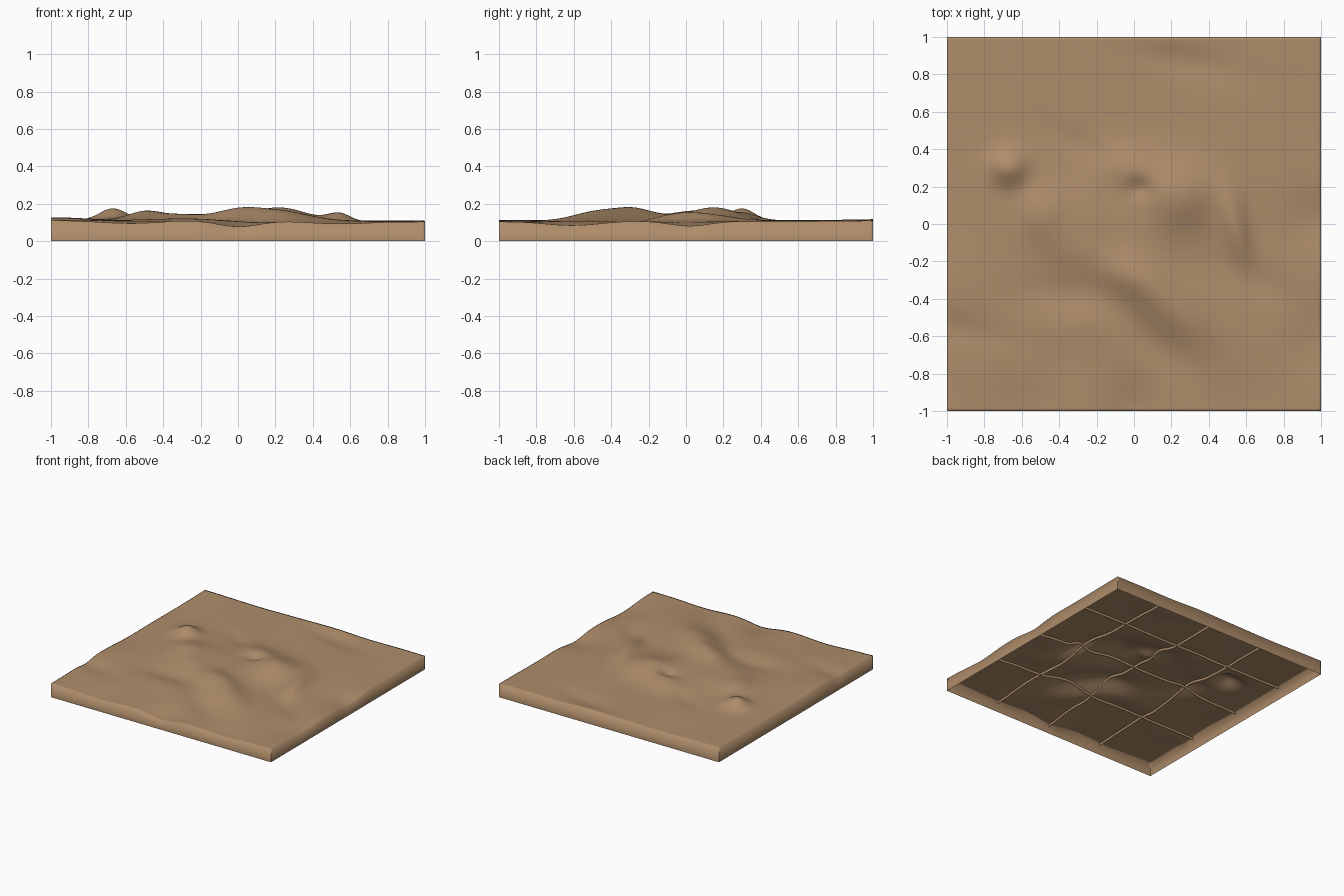
import bpy, bmesh
from math import sin, cos, exp, radians

if "Cube" in bpy.data.objects:
    bpy.data.objects.remove(bpy.data.objects["Cube"])

N = 128  # terrain cells per side

mat = bpy.data.materials.new("earth")
mat.diffuse_color = (0.425, 0.265, 0.145, 1)
mat.use_nodes = True
mat.node_tree.nodes["Principled BSDF"].inputs["Base Color"].default_value = mat.diffuse_color

# hills and hollows: x, y, radius along, radius across, turn in degrees, height
BUMPS = [
    (-0.67, 0.3, 0.07, 0.065, 0, 0.062),     # small dome
    (0.23, 0.15, 0.14, 0.12, 0, 0.065),      # main dome
    (-0.02, 0.3, 0.12, 0.08, -15, 0.036),    # hill behind the pit
    (0.03, 0.19, 0.05, 0.04, 0, -0.024),     # pit
    (-0.5, 0.06, 0.08, 0.1, 20, 0.036),      # left plateau
    (-0.25, 0.05, 0.18, 0.15, 0, 0.032),
    (-0.35, -0.14, 0.14, 0.08, -20, 0.018),
    (0.54, 0.0, 0.05, 0.15, 12, 0.044),      # narrow ridge
    (0.0, -0.28, 0.13, 0.08, -20, 0.035),    # escarpment crest
    (0.2, -0.44, 0.2, 0.1, -38, 0.058),
    (0.05, -0.1, 0.15, 0.12, 0, 0.02),
    (0.08, -0.62, 0.25, 0.07, -42, -0.016),  # valley beneath it
    (-0.35, -0.37, 0.16, 0.06, -5, -0.012),
    (-0.35, -0.55, 0.2, 0.08, 0, 0.01),
    (0.64, -0.3, 0.2, 0.07, -30, -0.016),
    (-0.95, -0.56, 0.2, 0.06, -12, -0.014),  # left edge gully and rise
    (-0.95, -0.3, 0.16, 0.15, 0, 0.012),
    (-0.3, 0.43, 0.16, 0.05, -30, -0.01),
    (0.3, 0.86, 0.22, 0.06, -12, -0.012),    # back edge gully
    (0.2, 1.0, 0.16, 0.06, 0, 0.01),
]

# edge dips: position along the edge, half width, depth
FRONT_DIPS = [(-0.55, 0.16, 0.018), (0.0, 0.11, 0.03), (0.55, 0.16, 0.018)]
RIGHT_DIPS = [(-0.62, 0.14, 0.024), (0.02, 0.11, 0.028)]


def gauss(d, r):
    return exp(-0.5 * (d / r) ** 2)


def height(x, y):
    z = 0.111 - 0.003 * x + 0.003 * sin(7 * x + 2 * y) * cos(6 * y)
    for cx, cy, a, b, turn, h in BUMPS:
        c, s = cos(radians(turn)), sin(radians(turn))
        dx, dy = x - cx, y - cy
        z += h * gauss(dx * c + dy * s, a) * gauss(dy * c - dx * s, b)
    for p, r, d in FRONT_DIPS:
        z -= d * gauss(x - p, r) * gauss(y + 1, 0.13)
    for p, r, d in RIGHT_DIPS:
        z -= d * gauss(y - p, r) * gauss(x - 1, 0.13)
    return z


def make(name, bm):
    me = bpy.data.meshes.new(name)
    bm.to_mesh(me)
    bm.free()
    me.materials.append(mat)
    for p in me.polygons:
        p.use_smooth = True
    ob = bpy.data.objects.new(name, me)
    bpy.context.collection.objects.link(ob)


def seam(name, place, depth=0.02):
    """Shallow sheet hanging from the terrain along a line."""
    bm = bmesh.new()
    last = None
    for i in range(N + 1):
        x, y = place(2 * i / N - 1)
        z = height(x, y)
        pair = [bm.verts.new((x, y, z)), bm.verts.new((x, y, z - depth))]
        if last:
            bm.faces.new((last[0], last[1], pair[1], pair[0]))
        last = pair
    make(name, bm)


# terrain surface with smooth-joined outer walls down to the ground
bm = bmesh.new()
bmesh.ops.create_grid(bm, x_segments=N, y_segments=N, size=1)
for v in bm.verts:
    v.co.z = height(v.co.x, v.co.y)
rim = [e for e in bm.edges if e.is_boundary]
walls = bmesh.ops.extrude_edge_only(bm, edges=rim)["geom"]
for v in walls:
    if isinstance(v, bmesh.types.BMVert):
        v.co.z = 0
bmesh.ops.recalc_face_normals(bm, faces=bm.faces)
bm.normal_update()
# an open sheet has no inside, so make sure the top faces up
bm.faces.ensure_lookup_table()
top = max(bm.faces, key=lambda f: abs(f.normal.z))
if top.normal.z < 0:
    bmesh.ops.reverse_faces(bm, faces=bm.faces)
# keep the four upright corners crisp
for e in bm.edges:
    a, b = (v.co for v in e.verts)
    if abs(a.x * a.y) > 0.999 and abs(b.x * b.y) > 0.999:
        e.smooth = False
make("terrain_tile", bm)

# shallow skirts under the seams of the four by four tiles
for k, c in enumerate((-0.5, 0.0, 0.5)):
    seam(f"seam_skirt_x_{k}", lambda t: (c, t))
    seam(f"seam_skirt_y_{k}", lambda t: (t, c))
